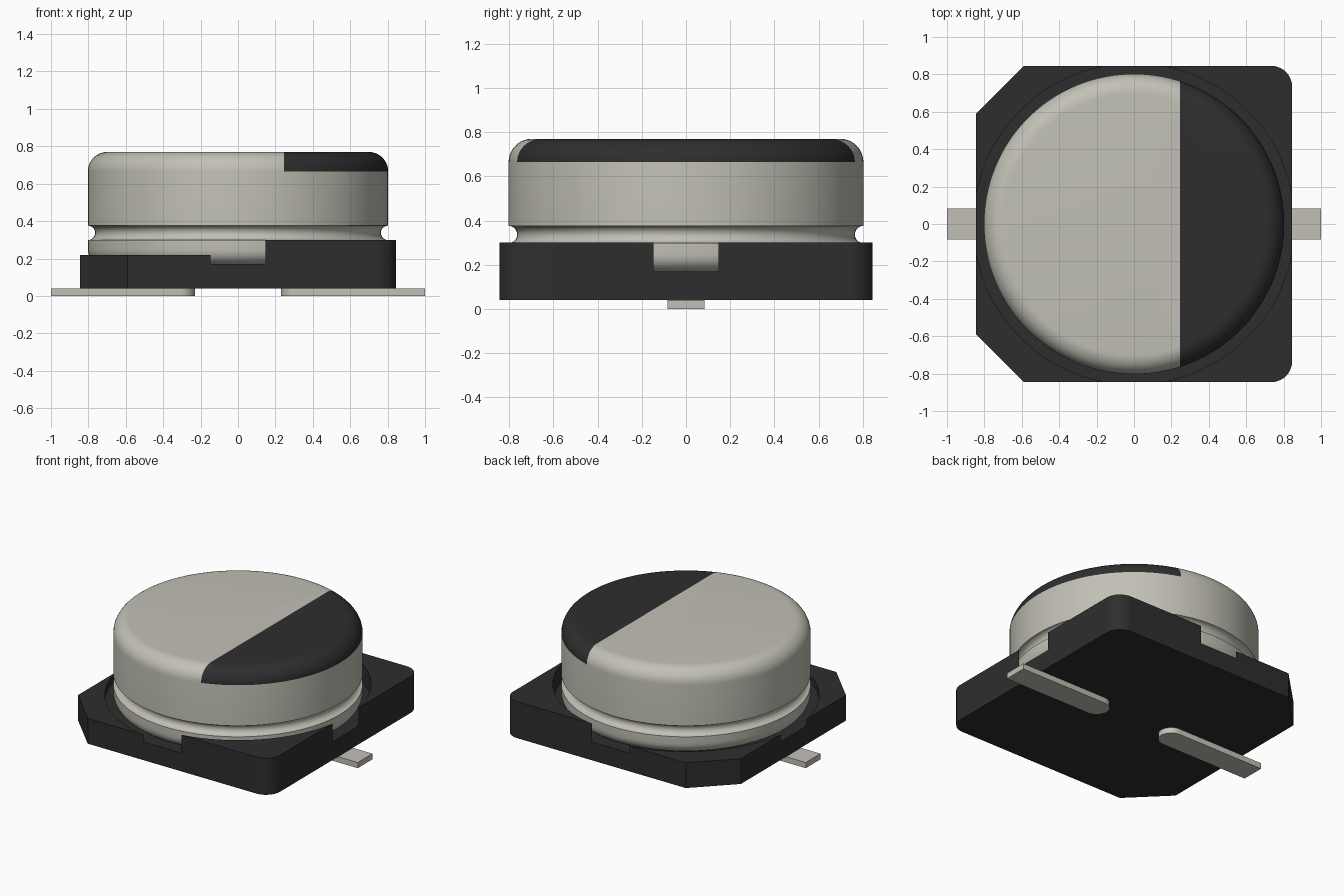
import bpy, bmesh, math
from mathutils import Vector

cube = bpy.data.objects.get("Cube")
if cube:
    bpy.data.objects.remove(cube, do_unlink=True)


def material(name, rgb, metallic=0.0):
    m = bpy.data.materials.new(name)
    m.use_nodes = True
    m.diffuse_color = (*rgb, 1)
    m.node_tree.nodes["Principled BSDF"].inputs["Base Color"].default_value = (*rgb, 1)
    return m


METAL = material("light_metal", (0.54, 0.53, 0.465))
BLACK = material("black_plastic", (0.027, 0.027, 0.027))


def arc(cx, cy, r, a0, a1, n):
    """Points on an arc, angles in degrees."""
    return [(cx + r * math.cos(math.radians(a0 + (a1 - a0) * i / n)),
             cy + r * math.sin(math.radians(a0 + (a1 - a0) * i / n))) for i in range(n + 1)]


def finish(name, bm, *mats):
    bmesh.ops.recalc_face_normals(bm, faces=bm.faces)
    me = bpy.data.meshes.new(name)
    bm.to_mesh(me)
    bm.free()
    ob = bpy.data.objects.new(name, me)
    bpy.context.collection.objects.link(ob)
    for m in mats:
        me.materials.append(m)
    return ob


def prism(name, outline, z0, z1, mat):
    bm = bmesh.new()
    face = bm.faces.new([bm.verts.new((x, y, z0)) for x, y in outline])
    ext = bmesh.ops.extrude_face_region(bm, geom=[face])["geom"]
    bmesh.ops.translate(bm, vec=(0, 0, z1 - z0),
                        verts=[v for v in ext if isinstance(v, bmesh.types.BMVert)])
    return finish(name, bm, mat)


def select_only(ob):
    bpy.ops.object.select_all(action="DESELECT")
    ob.select_set(True)
    bpy.context.view_layer.objects.active = ob


def smooth(ob, angle=30):
    select_only(ob)
    bpy.ops.object.shade_smooth_by_angle(angle=math.radians(angle))


def cut(ob, cutter):
    mod = ob.modifiers.new("cut", "BOOLEAN")
    mod.operation, mod.solver, mod.object = "DIFFERENCE", "EXACT", cutter
    select_only(ob)
    bpy.ops.object.modifier_apply(modifier=mod.name)
    bpy.data.objects.remove(cutter, do_unlink=True)


# Base plate: two chamfered corners at -x, two rounded corners at +x
H, C, R = 0.845, 0.59, 0.11
outline = [(-H, C), (-H, -C), (-C, -H)]
outline += arc(H - R, -H + R, R, -90, 0, 10) + arc(H - R, H - R, R, 0, 90, 10)
outline += [(-C, H)]
base = prism("base_plate", outline, 0.04, 0.30, BLACK)

# Lower rim on the -x half, then the round seat that breaks through all four sides
cut(base, prism("step_cutter", [(-1, -1), (0, -1), (0, 1), (-1, 1)], 0.22, 0.5, BLACK))
cut(base, prism("seat_cutter", arc(0, 0, 0.858, 0, 360, 128)[:-1], 0.17, 0.6, BLACK))
smooth(base)

# Can: turned profile with rounded rims and a rolled groove
RC = 0.803
profile = [(0, 0.168)] + arc(RC - 0.08, 0.248, 0.08, -90, 0, 8)
profile += arc(RC, 0.337, 0.039, 270, 90, 10)
profile += arc(RC - 0.105, 0.665, 0.105, 0, 90, 10) + [(0, 0.77)]
bm = bmesh.new()
pts = [bm.verts.new((r, 0, z)) for r, z in profile]
edges = [bm.edges.new(p) for p in zip(pts, pts[1:])]
bmesh.ops.spin(bm, geom=pts + edges, axis=(0, 0, 1), cent=(0, 0, 0),
               angle=2 * math.pi, steps=128)
bmesh.ops.remove_doubles(bm, verts=bm.verts, dist=1e-4)

# Polarity mark: the top of the can beyond a straight line
MARK_X = 0.245
top = [f for f in bm.faces if f.calc_center_median().z > 0.665]
geom = top + list({e for f in top for e in f.edges}) + list({v for f in top for v in f.verts})
bmesh.ops.bisect_plane(bm, geom=geom, dist=1e-5, plane_co=(MARK_X, 0, 0), plane_no=(1, 0, 0))
for f in bm.faces:
    c = f.calc_center_median()
    f.material_index = int(c.z > 0.665 and c.x > MARK_X)
smooth(finish("can", bm, METAL, BLACK), 35)

# Leads: flat strips with a rounded inner end
W = 0.083
for name, s in (("left_lead", 1), ("right_lead", -1)):
    strip = [(1.0, W)] + arc(0.23 + W, 0, W, 90, 270, 14) + [(1.0, -W)]
    smooth(prism(name, [(s * x, y) for x, y in strip], 0.0, 0.04, METAL))
